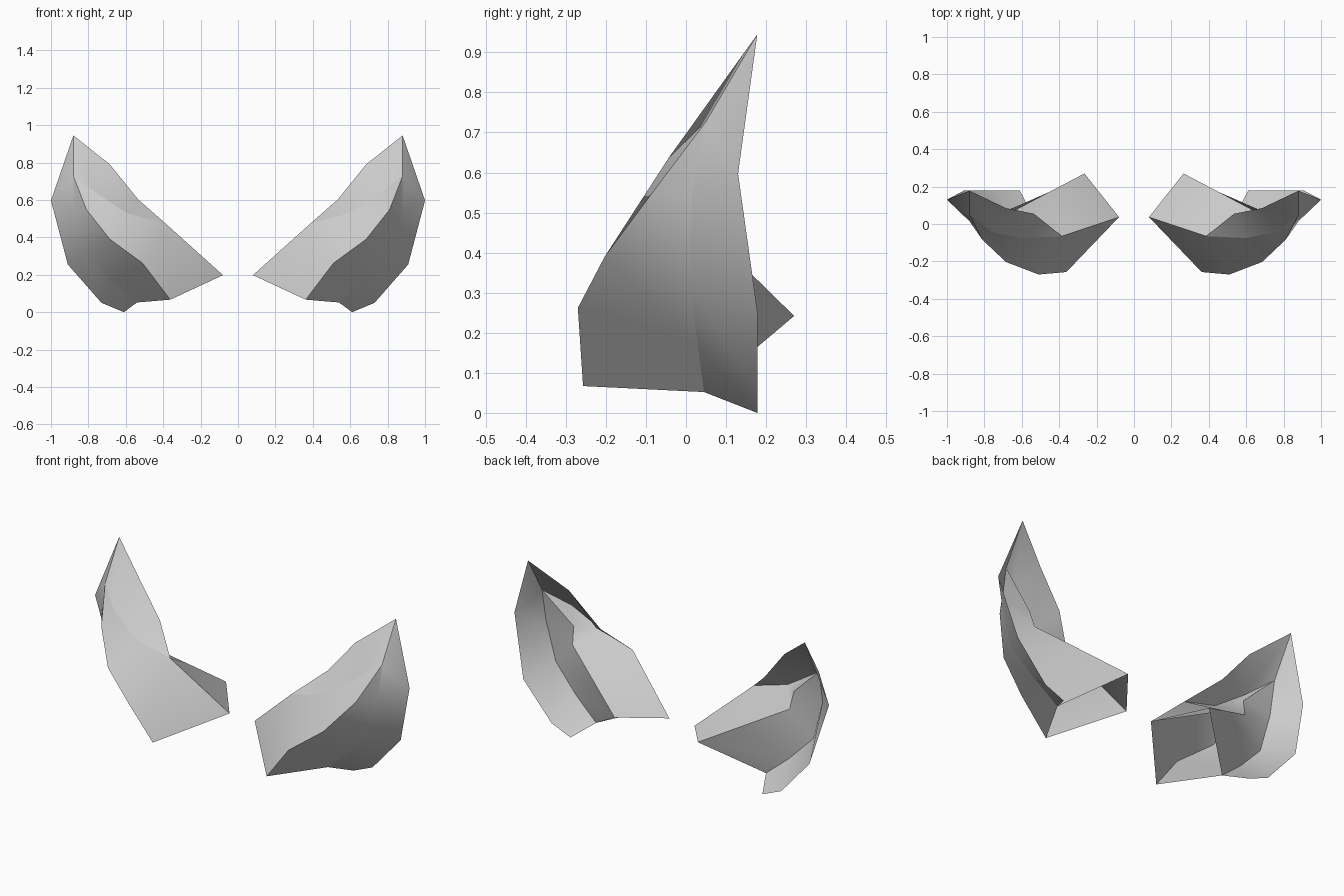
import bpy, bmesh, math

cube = bpy.data.objects.get("Cube")
if cube:
    bpy.data.objects.remove(cube, do_unlink=True)

# Plain grey finish
grey = bpy.data.materials.new("plain_grey")
grey.use_nodes = True
grey.diffuse_color = (0.6, 0.6, 0.6, 1)
grey.node_tree.nodes["Principled BSDF"].inputs["Base Color"].default_value = (0.6, 0.6, 0.6, 1)

# Cross-sections from the low inner end to the raised tip; each one lists
# the rear rim, fold, front edge, crest, top flap and inner wall points
open_end, shoulder = (0.08, 0.037, 0.198), (0.385, -0.065, 0.472)
throat, tip = (0.88, 0.05, 0.727), (0.88, 0.178, 0.945)
sections = [
    dict(rim=(0.61, 0.178, 0.0), fold=(0.54, 0.045, 0.052), front=(0.362, -0.257, 0.067),
         crest=open_end, flap=open_end, inner=(0.265, 0.27, 0.242)),
    dict(rim=(0.73, 0.178, 0.05), fold=(0.675, 0.03, 0.165), front=(0.51, -0.27, 0.262),
         crest=shoulder, flap=shoulder, inner=(0.455, 0.17, 0.34)),
    dict(rim=(0.91, 0.178, 0.255), fold=(0.82, 0.01, 0.315), front=(0.685, -0.203, 0.39),
         crest=(0.595, -0.075, 0.53), flap=(0.535, 0.055, 0.604), inner=(0.69, 0.045, 0.46)),
    dict(rim=(1.0, 0.13, 0.597), fold=(0.88, 0.015, 0.54), front=(0.81, -0.085, 0.548),
         crest=(0.757, -0.043, 0.637), flap=(0.685, 0.085, 0.79), inner=(0.70, 0.02, 0.555)),
    dict(rim=tip, fold=throat, front=throat, crest=throat, flap=tip, inner=throat),
]
bands = [("rim", "fold"), ("fold", "front"), ("front", "crest"),
         ("crest", "flap"), ("crest", "inner"), ("inner", "fold")]

# Skin the bands between neighbouring sections, sharing repeated points
bm = bmesh.new()
verts = {}


def vert(p):
    if p not in verts:
        verts[p] = bm.verts.new(p)
    return verts[p]


for s, t in zip(sections, sections[1:]):
    for a, b in bands:
        corners = list(dict.fromkeys((s[a], t[a], t[b], s[b])))
        if len(corners) > 2:
            bm.faces.new([vert(p) for p in corners])

mesh = bpy.data.meshes.new("curved_shell_pair")
bm.to_mesh(mesh)
bm.free()
mesh.materials.append(grey)
shell = bpy.data.objects.new("curved_shell_pair", mesh)
bpy.context.collection.objects.link(shell)

# Smooth panels with crisp folds
bpy.ops.object.select_all(action="DESELECT")
shell.select_set(True)
bpy.context.view_layer.objects.active = shell
bpy.ops.object.shade_smooth_by_angle(angle=math.radians(40))

# Matching shell on the other side
mirror = shell.modifiers.new("other_side", "MIRROR")
mirror.use_axis = (True, False, False)
mirror.use_mirror_merge = False
